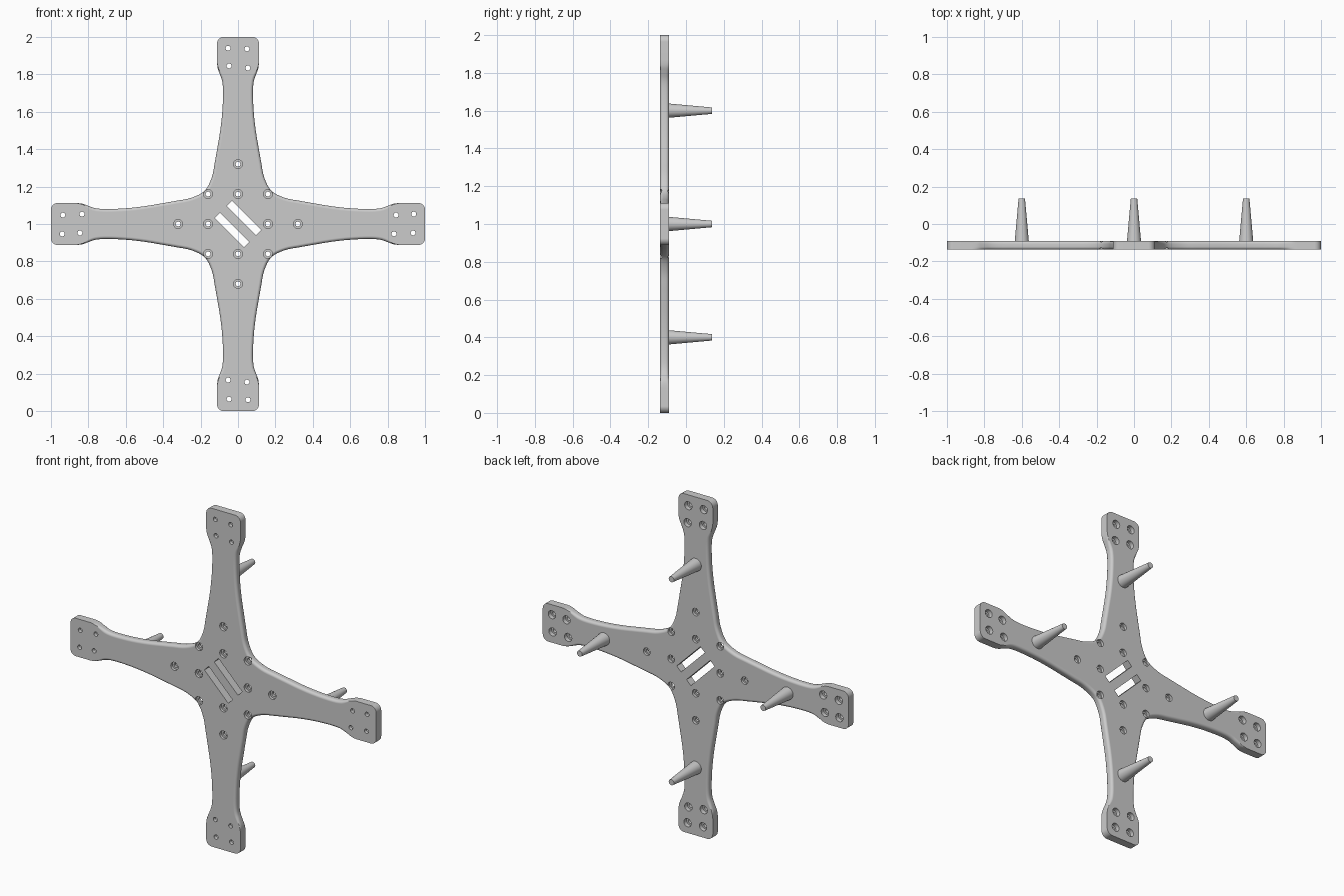
import bpy, bmesh, math
from mathutils import Vector

if "Cube" in bpy.data.objects:
    bpy.data.objects.remove(bpy.data.objects["Cube"])

FRONT, BACK, TIP = -0.137, -0.09, 0.137
ROUND = 0.016


def quarter(p, n):
    x, z = p
    for _ in range(n % 4):
        x, z = -z, x
    return (x, z)


def make_object(name, bm):
    bmesh.ops.recalc_face_normals(bm, faces=bm.faces)
    mesh = bpy.data.meshes.new(name)
    bm.to_mesh(mesh)
    bm.free()
    obj = bpy.data.objects.new(name, mesh)
    bpy.context.collection.objects.link(obj)
    return obj


def activate(obj):
    bpy.ops.object.select_all(action='DESELECT')
    obj.select_set(True)
    bpy.context.view_layer.objects.active = obj


def skin(bm, loops):
    """Bridge matching loops of points and cap both ends."""
    rings = [[bm.verts.new(p) for p in loop] for loop in loops]
    n = len(rings[0])
    for a, b in zip(rings, rings[1:]):
        for i in range(n):
            j = (i + 1) % n
            bm.faces.new((a[i], a[j], b[j], b[i]))
    bm.faces.new(rings[0])
    bm.faces.new(rings[-1])


def lathe(bm, x, z, profile, n):
    """Round solid along y; profile is a list of (y, radius)."""
    skin(bm, [[(x + r * math.cos(2 * math.pi * i / n), y,
                z + 1 + r * math.sin(2 * math.pi * i / n)) for i in range(n)]
              for y, r in profile])


def spline(pts, steps):
    out = []
    for p0, p1, p2, p3 in zip(pts, pts[1:], pts[2:], pts[3:]):
        for s in range(steps):
            t = s / steps
            out.append(tuple(0.5 * (2 * b + (c - a) * t + (2 * a - 5 * b + 4 * c - d) * t * t
                                    + (3 * b - a - 3 * c + d) * t ** 3)
                             for a, b, c, d in zip(p0, p1, p2, p3)))
    return out


# Outline: one side of one arm, mirrored, then turned four times
side = [(0.25, 0.14), (0.178, 0.178), (0.14, 0.25), (0.124, 0.33), (0.11, 0.41),
        (0.095, 0.5), (0.084, 0.6), (0.08, 0.7), (0.084, 0.76), (0.098, 0.803),
        (0.109, 0.835), (0.112, 0.87), (0.112, 0.91)]
half = spline(side, 4) + [(0.112, 0.87)]
half += [(0.077 + 0.035 * math.cos(k * math.pi / 12), 0.965 + 0.035 * math.sin(k * math.pi / 12))
         for k in range(7)]
arm = half + [(-x, z) for x, z in reversed(half)][:-1]
outline = [quarter(p, n) for n in range(4) for p in arm]

# Inward direction at each point; rounding fades out at the square end pads
count = len(outline)
inward = []
for i, (x, z) in enumerate(outline):
    a, b = outline[i - 1], outline[(i + 1) % count]
    t = Vector((b[0] - a[0], b[1] - a[1])).normalized()
    f = min(1, max(0, (0.87 - max(abs(x), abs(z))) / 0.1))
    inward.append(Vector((-t.y, t.x)) * f * f * (3 - 2 * f))

# Frame plate with rounded arm edges
layers = []
for k in range(5):
    a = k * math.pi / 8
    layers.append((ROUND * (1 - math.sin(a)), ROUND * (1 - math.cos(a))))
layers = [(i, FRONT + d) for i, d in layers] + [(i, BACK - d) for i, d in reversed(layers)]
bm = bmesh.new()
skin(bm, [[(x + n.x * inset, y, z + 1 + n.y * inset) for (x, z), n in zip(outline, inward)]
          for inset, y in layers])
frame = make_object("frame_plate", bm)

# Cutter: stepped screw holes and two diagonal strap slots
bm = bmesh.new()
F, B = FRONT - 0.02, BACK + 0.02
for n in range(4):
    for p in ((-0.053, 0.94), (0.048, 0.936), (-0.048, 0.845), (0.053, 0.834)):
        lathe(bm, *quarter(p, n), [(F, 0.013), (-0.115, 0.013), (-0.115, 0.024), (B, 0.024)], 24)
    for p in ((0, 0.32), (0, 0.16), (0.16, 0.16)):
        lathe(bm, *quarter(p, n), [(F, 0.024), (-0.121, 0.024), (-0.121, 0.013),
                                   (-0.106, 0.013), (-0.106, 0.022), (B, 0.022)], 24)
u, v = Vector((1, -1)).normalized() * 0.11, Vector((1, 1)).normalized() * 0.02
for c in (0.032, -0.032):
    o = Vector((c, c))
    corners = [o + u + v, o - u + v, o - u - v, o + u - v]
    skin(bm, [[(p.x, y, p.y + 1) for p in corners] for y in (F, B)])
cutter = make_object("hole_cutter", bm)
cutter.hide_render = True

activate(frame)
cut = frame.modifiers.new("holes", 'BOOLEAN')
cut.operation, cut.solver, cut.object = 'DIFFERENCE', 'EXACT', cutter
bpy.ops.object.modifier_apply(modifier=cut.name)
bpy.data.objects.remove(cutter)
bpy.ops.object.shade_smooth_by_angle(angle=math.radians(30))
frame.modifiers.new("flat_caps", 'WEIGHTED_NORMAL').keep_sharp = True

# Tapered landing pegs on the back of each arm
for n, name in enumerate(("top", "left", "bottom", "right")):
    bm = bmesh.new()
    lathe(bm, *quarter((0, 0.6), n), [(BACK - 0.005, 0.038), (TIP, 0.017)], 40)
    peg = make_object("peg_" + name, bm)
    activate(peg)
    bpy.ops.object.shade_smooth_by_angle(angle=math.radians(30))
